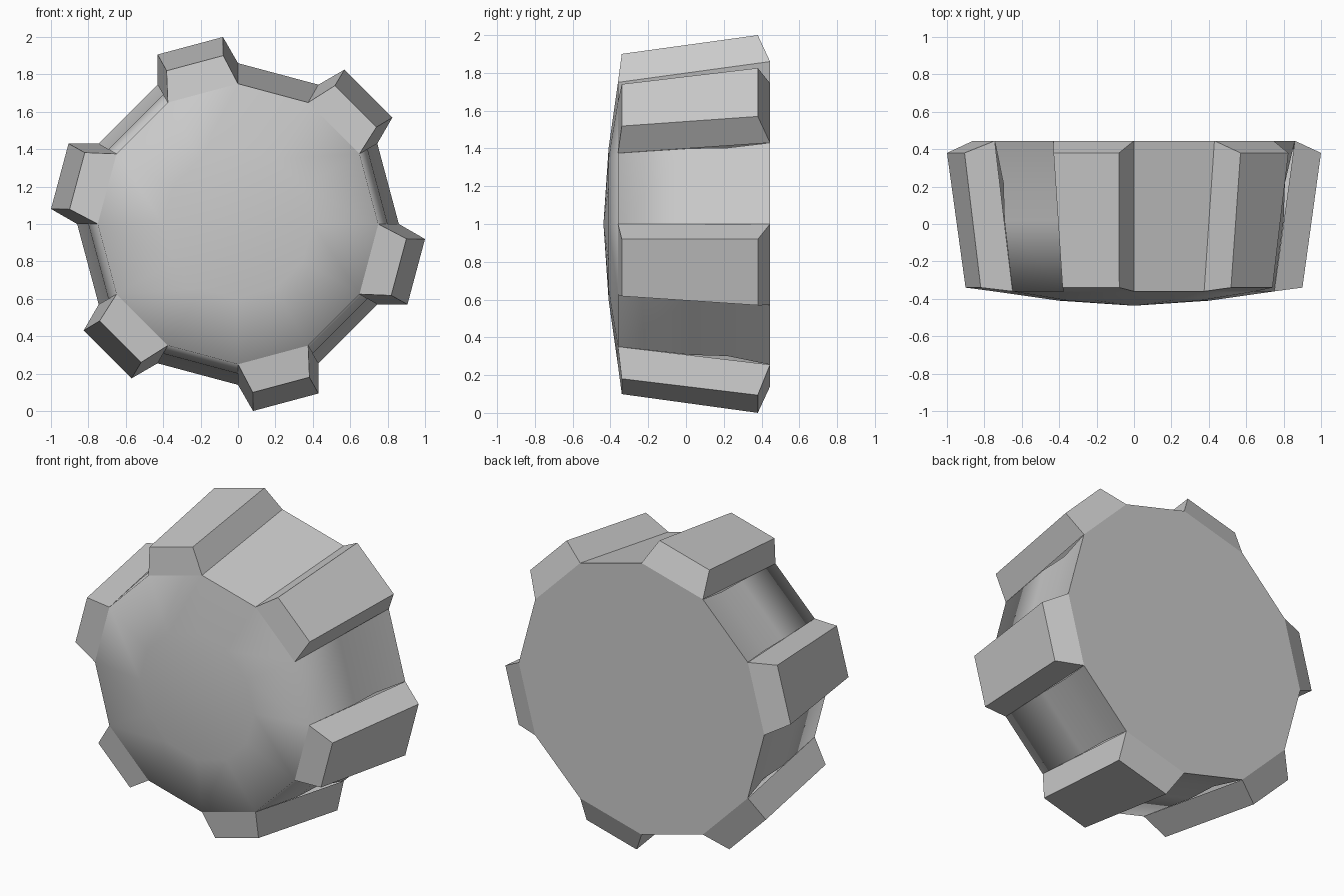
import bpy
import bmesh
from math import sin, cos, radians
from mathutils import Vector

if "Cube" in bpy.data.objects:
    bpy.data.objects.remove(bpy.data.objects["Cube"], do_unlink=True)

SIDES = 12
STEP = 360 / SIDES
FRONT_R, FRONT_Y = 0.75, -0.36
BACK_R, BACK_Y = 0.86, 0.445

grey = bpy.data.materials.new("plain grey")
grey.use_nodes = True
grey.diffuse_color = (0.6, 0.6, 0.6, 1)
grey.node_tree.nodes["Principled BSDF"].inputs["Base Color"].default_value = (0.6, 0.6, 0.6, 1)


def polar(radius, angle, y):
    a = radians(angle)
    return Vector((radius * cos(a), y, 1 + radius * sin(a)))


bm = bmesh.new()


def ring(radius, y):
    return [bm.verts.new(polar(radius, i * STEP, y)) for i in range(SIDES)]


def face(verts, smooth=False):
    bm.faces.new(verts).smooth = smooth


# Front rim, back rim and the shallow dome
front = ring(FRONT_R, FRONT_Y)
back = ring(BACK_R, BACK_Y)
dome = ring(0.4, -0.41)
apex = bm.verts.new((0, -0.437, 1))
for i in range(SIDES):
    j = (i + 1) % SIDES
    face([front[i], front[j], dome[j], dome[i]], True)
    face([dome[i], dome[j], apex], True)

# Flat back
face(back)

for i in range(SIDES):
    j = (i + 1) % SIDES
    middle = (i + 0.5) * STEP
    if i % 2:
        # Tooth: a narrowing block raised from the tapered side
        base = [front[i], front[j], back[j], back[i]]
        top = [bm.verts.new(polar(r, middle + turn, y)) for r, turn, y in
               ((0.904, -10, -0.34), (0.904, 10, -0.34),
                (1.003, 10.4, 0.38), (1.003, -10.4, 0.38))]
        face(top)
        for k in range(4):
            n = (k + 1) % 4
            face([base[k], base[n], top[n], top[k]])
    elif i == 2:
        # Plain flat gap
        face([front[i], front[j], back[j], back[i]])
    else:
        # Softly stepped gap between teeth
        rows = [(front[i], front[j])]
        for r, y in ((0.8, 0.02), (0.807, 0.22)):
            rows.append(tuple(bm.verts.new(polar(r, k * STEP, y)) for k in (i, i + 1)))
        rows.append((back[i], back[j]))
        for a, b in zip(rows, rows[1:]):
            face([a[0], a[1], b[1], b[0]], True)

bmesh.ops.recalc_face_normals(bm, faces=bm.faces)
mesh = bpy.data.meshes.new("toothed_knob")
bm.to_mesh(mesh)
bm.free()
mesh.materials.append(grey)
knob = bpy.data.objects.new("toothed_knob", mesh)
bpy.context.collection.objects.link(knob)
